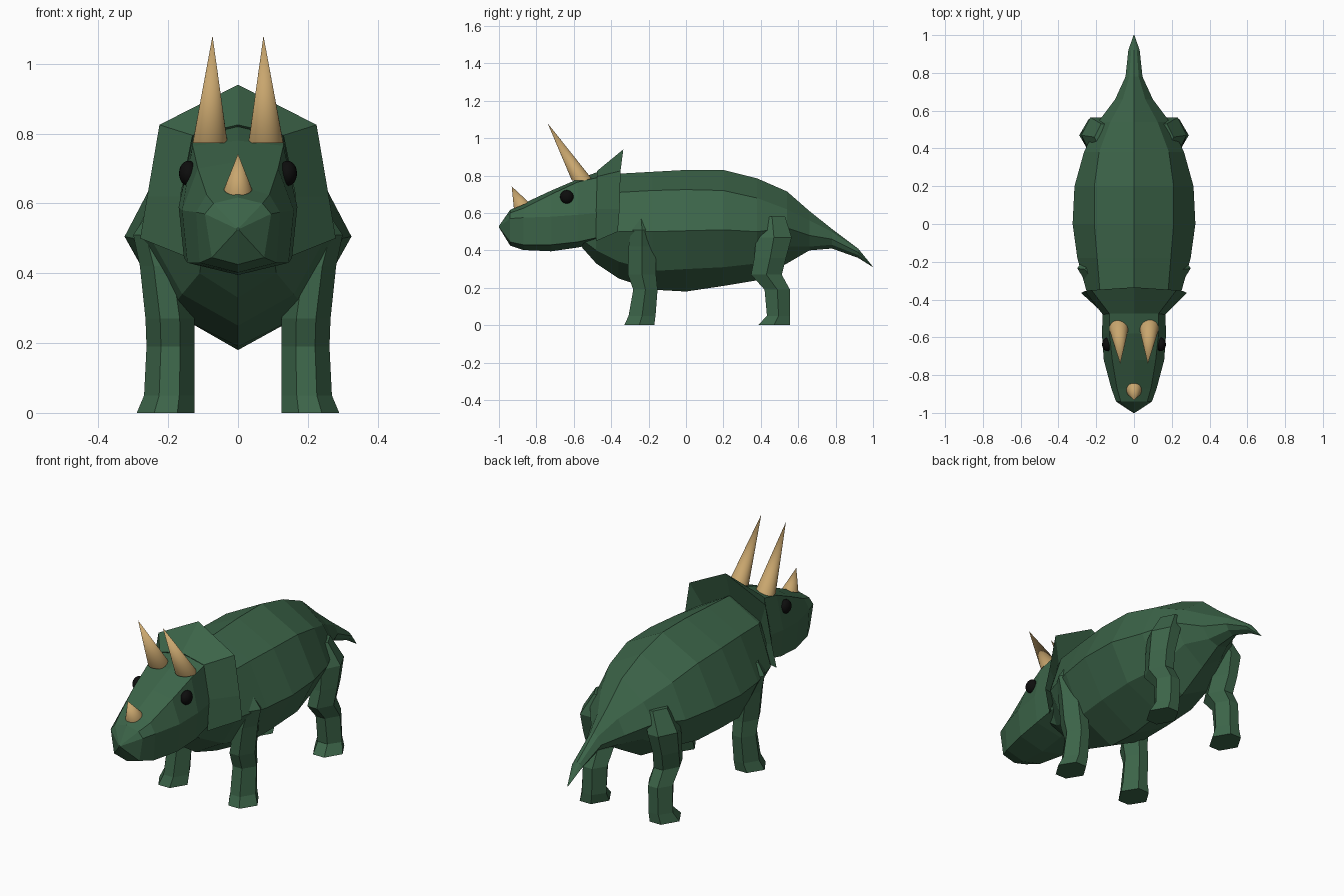
import bpy, bmesh, math
from mathutils import Vector


def material(name, rgb):
    m = bpy.data.materials.new(name)
    m.diffuse_color = (*rgb, 1)
    return m


GREEN = material("hide green", (0.045, 0.128, 0.066))
TAN = material("horn tan", (0.58, 0.38, 0.155))
BLACK = material("eye black", (0.004, 0.004, 0.004))


def finish(bm, name, mat, mirror=False, smooth=False):
    bmesh.ops.remove_doubles(bm, verts=bm.verts, dist=0.0005)
    bmesh.ops.recalc_face_normals(bm, faces=bm.faces)
    me = bpy.data.meshes.new(name)
    bm.to_mesh(me)
    bm.free()
    me.materials.append(mat)
    for p in me.polygons:
        p.use_smooth = smooth and len(p.vertices) < 5
    ob = bpy.data.objects.new(name, me)
    bpy.context.collection.objects.link(ob)
    if mirror:
        ob.modifiers.new("mirror", 'MIRROR').use_mirror_merge = False
    return ob


def loft(name, rings, mat, mirror=False):
    """Skin a list of closed rings and cap both ends."""
    bm = bmesh.new()
    vs = [[bm.verts.new(p) for p in r] for r in rings]
    n = len(vs[0])
    for a, b in zip(vs, vs[1:]):
        for i in range(n):
            j = (i + 1) % n
            bm.faces.new((a[i], a[j], b[j], b[i]))
    bm.faces.new(vs[0])
    bm.faces.new(vs[-1])
    return finish(bm, name, mat, mirror)


def section(y, top, ux, uz, wx, wz, lx, lz, bot):
    """Symmetric eight-sided cross-section."""
    half = [(ux, uz), (wx, wz), (lx, lz)]
    pts = [(0, top)] + half + [(0, bot)] + [(-x, z) for x, z in reversed(half)]
    return [(x, y, z) for x, z in pts]


# body and tail: y, top, upper x z, widest x z, lower x z, bottom
BODY = [
    (-0.56, .75, .08, .68, .12, .55, .10, .46, .42),
    (-0.48, .78, .12, .70, .15, .52, .11, .40, .33),
    (-0.36, .81, .18, .71, .25, .50, .16, .34, .25),
    (-0.18, .82, .195, .72, .30, .50, .20, .29, .19),
    (0.0, .83, .21, .725, .325, .505, .21, .30, .18),
    (0.20, .83, .21, .72, .315, .51, .21, .31, .21),
    (0.38, .785, .185, .68, .265, .50, .17, .33, .24),
    (0.54, .715, .125, .62, .19, .52, .12, .42, .33),
    (0.66, .61, .06, .56, .10, .48, .06, .42, .40),
    (0.78, .515, .025, .50, .045, .46, .03, .43, .41),
    (0.92, .41, .015, .405, .03, .39, .02, .375, .36),
    (1.0, .312, .001, .312, .002, .311, .001, .31, .31),
]
loft("body", [section(*s) for s in BODY], GREEN)

# head and beak
HEAD = [
    (-1.0, .53, .002, .529, .004, .527, .002, .524, .523),
    (-0.94, .617, .07, .60, .095, .57, .075, .445, .425),
    (-0.87, .65, .09, .625, .12, .575, .11, .43, .402),
    (-0.72, .72, .115, .70, .16, .58, .145, .43, .395),
    (-0.58, .78, .13, .765, .17, .59, .155, .445, .415),
    (-0.47, .82, .13, .79, .165, .60, .15, .47, .44),
    (-0.42, .80, .11, .74, .14, .60, .12, .50, .47),
]
loft("head", [section(*s) for s in HEAD], GREEN)

# neck frill: outer slope flaring from the head, then a hollow back
FRILL = [
    [(0, -.475, .825), (0, -.335, .94), (0, -.38, .78)],
    [(.13, -.475, .795), (.225, -.35, .825), (.17, -.39, .70)],
    [(.165, -.48, .62), (.26, -.355, .62), (.20, -.39, .60)],
    [(.155, -.48, .45), (.28, -.365, .50), (.20, -.38, .50)],
]
left = [[(-x, y, z) for x, y, z in r] for r in reversed(FRILL[1:])]
loft("frill", left + FRILL, GREEN)

# legs: z, centre x, half width, centre y, half depth
HEX = [(1, 0), (.4, 1), (-.4, 1), (-1, 0), (-.4, -1), (.4, -1)]
FRONT = [
    (0, .207, .083, -.25, .08), (.05, .197, .072, -.235, .072),
    (.19, .193, .069, -.217, .065), (.27, .195, .070, -.235, .075),
    (.42, .215, .066, -.235, .072), (.51, .24, .06, -.235, .058),
    (.57, .20, .06, -.24, .05),
]
HIND = [
    (0, .207, .083, .47, .085), (.05, .197, .072, .495, .062),
    (.19, .193, .069, .488, .068), (.27, .195, .070, .43, .082),
    (.36, .205, .068, .45, .085), (.47, .20, .078, .47, .095),
    (.58, .15, .06, .46, .07),
]
for name, rows in (("front_legs", FRONT), ("hind_legs", HIND)):
    rings = [[(cx + a * rx, cy + b * ry, z) for a, b in HEX]
             for z, cx, rx, cy, ry in rows]
    loft(name, rings, GREEN, mirror=True)


# horns: round cones leaning forward
def horn(name, centre, tip, rx, ry, slope, mirror):
    bm = bmesh.new()
    base = []
    for i in range(32):
        a = 2 * math.pi * i / 32
        dy = ry * math.sin(a)
        base.append(bm.verts.new(Vector(centre) + Vector((rx * math.cos(a), dy, dy * slope))))
    t = bm.verts.new(tip)
    for i in range(32):
        bm.faces.new((base[i], base[(i + 1) % 32], t))
    bm.faces.new(base)
    finish(bm, name, TAN, mirror, smooth=True)


horn("brow_horns", (.08, -.553, .773), (.073, -.74, 1.08), .05, .057, 0, True)
horn("nose_horn", (0, -.88, .64), (0, -.932, .742), .04, .04, .42, False)

# eyes
bm = bmesh.new()
bmesh.ops.create_uvsphere(bm, u_segments=20, v_segments=12, radius=1)
for v in bm.verts:
    v.co = (.142 + v.co.x * .027, -.637 + v.co.y * .036, .686 + v.co.z * .036)
finish(bm, "eyes", BLACK, mirror=True, smooth=True)
